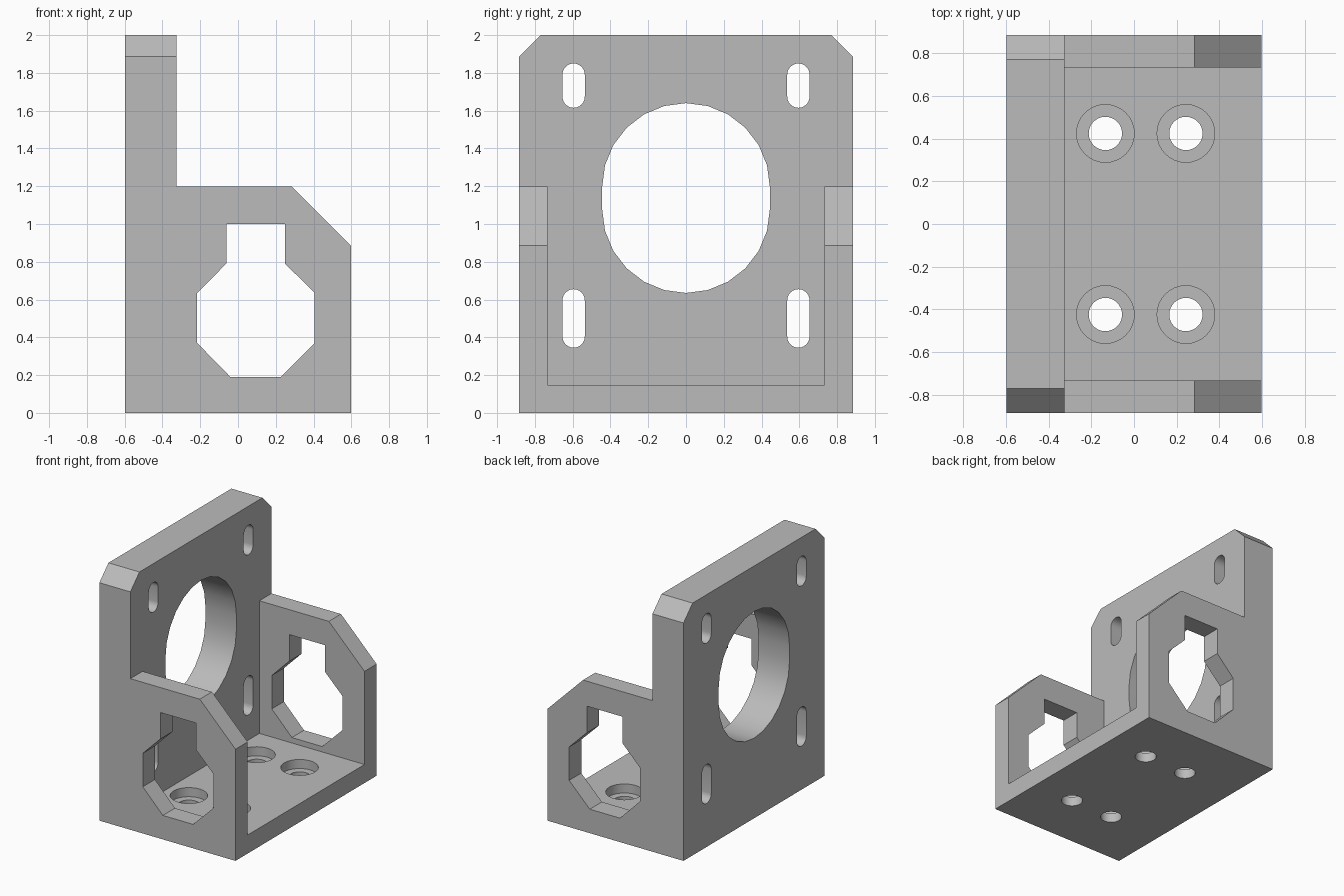
import bpy, bmesh
from math import sin, cos, pi, radians
from mathutils import Vector

cube = bpy.data.objects.get("Cube")
if cube:
    bpy.data.objects.remove(cube, do_unlink=True)

HALF_X, HALF_Y, HEIGHT = 0.597, 0.884, 2.0
PLATE_X = -0.325          # inner face of the upright plate
WALL_Y = 0.732            # inner face of the side walls
FLOOR_Z = 0.147

grey = bpy.data.materials.new("plain grey")
grey.use_nodes = True
COLOUR = (0.5, 0.5, 0.5, 1)
grey.diffuse_color = COLOUR
grey.node_tree.nodes["Principled BSDF"].inputs["Base Color"].default_value = COLOUR

# Each axis places a profile point (u, v) at depth d
PLACE = {
    "x": lambda u, v, d: (d, u, v),
    "y": lambda u, v, d: (u, d, v),
    "z": lambda u, v, d: (u, v, d),
}


def prism(name, profile, axis, start, end):
    """Extrude a closed profile along an axis."""
    bm = bmesh.new()
    place = PLACE[axis]
    face = bm.faces.new([bm.verts.new(place(u, v, start)) for u, v in profile])
    out = bmesh.ops.extrude_face_region(bm, geom=[face])
    moved = [g for g in out["geom"] if isinstance(g, bmesh.types.BMVert)]
    bmesh.ops.translate(bm, verts=moved, vec=Vector(place(0, 0, end - start)))
    bmesh.ops.recalc_face_normals(bm, faces=bm.faces)
    mesh = bpy.data.meshes.new(name)
    bm.to_mesh(mesh)
    bm.free()
    mesh.materials.append(grey)
    obj = bpy.data.objects.new(name, mesh)
    bpy.context.collection.objects.link(obj)
    return obj


def slot(u, low, high, r, steps=12):
    """Upright rounded slot between two heights."""
    top = [(u + r * cos(pi * i / steps), high - r + r * sin(pi * i / steps))
           for i in range(steps + 1)]
    return top + [(2 * u - a, low + high - b) for a, b in top]


def circle(u, v, r, steps=32):
    return [(u + r * cos(2 * pi * i / steps), v + r * sin(2 * pi * i / steps))
            for i in range(steps)]


def rect(u0, u1, v0, v1):
    return [(u0, v0), (u1, v0), (u1, v1), (u0, v1)]


# Body: side outline with the bevelled arm, run across the full width
bracket = prism("motor_bracket", [
    (-HALF_X, 0), (HALF_X, 0), (HALF_X, 0.885), (0.284, 1.198),
    (PLATE_X, 1.198), (PLATE_X, HEIGHT), (-HALF_X, HEIGHT)], "y", -HALF_Y, HALF_Y)

# Space between the side walls
cutters = [prism("pocket_cutter", rect(-WALL_Y, WALL_Y, FLOOR_Z, 1.5), "x", PLATE_X, 1)]

# Eight-sided opening with a square notch, through both side walls
cutters.append(prism("side_opening_cutter", [
    (-0.04, 0.19), (0.225, 0.19), (0.406, 0.37), (0.406, 0.635), (0.249, 0.79),
    (0.249, 1.0), (-0.062, 1.0), (-0.062, 0.79), (-0.216, 0.635), (-0.216, 0.37)],
    "y", -1, 1))

# Large oval opening through the upright plate
cutters.append(prism("plate_opening_cutter", slot(0, 0.635, 1.64, 0.444), "x", -1, -0.2))

for side in (-1, 1):
    # Bevelled top corners of the plate
    cutters.append(prism("corner_cutter", [
        (side * 0.67, 2.1), (side * 0.984, 2.1), (side * 0.984, 1.786)],
        "x", -1, -0.2))
    # Mounting slots
    for low, high in ((1.615, 1.85), (0.345, 0.655)):
        cutters.append(prism("slot_cutter", slot(side * 0.595, low, high, 0.059),
                             "x", -1, -0.2))
    # Counterbored screw holes in the floor
    for x in (-0.134, 0.243):
        y = side * 0.424
        cutters.append(prism("screw_cutter", circle(x, y, 0.078), "z", -0.1, 0.3))
        cutters.append(prism("counterbore_cutter", circle(x, y, 0.135), "z", 0.075, 0.3))

bpy.ops.object.select_all(action="DESELECT")
bpy.context.view_layer.objects.active = bracket
bracket.select_set(True)
for cutter in cutters:
    cutter.hide_render = True
    cut = bracket.modifiers.new(cutter.name, "BOOLEAN")
    cut.operation, cut.solver, cut.object = "DIFFERENCE", "EXACT", cutter
    bpy.ops.object.modifier_apply(modifier=cut.name)
    bpy.data.objects.remove(cutter, do_unlink=True)

# Merge coplanar leftovers, then smooth only the round walls
bm = bmesh.new()
bm.from_mesh(bracket.data)
bmesh.ops.remove_doubles(bm, verts=bm.verts, dist=0.0001)
bmesh.ops.dissolve_limit(bm, angle_limit=radians(1), verts=bm.verts, edges=bm.edges)
bm.to_mesh(bracket.data)
bm.free()
bpy.ops.object.shade_smooth_by_angle(angle=radians(30))
